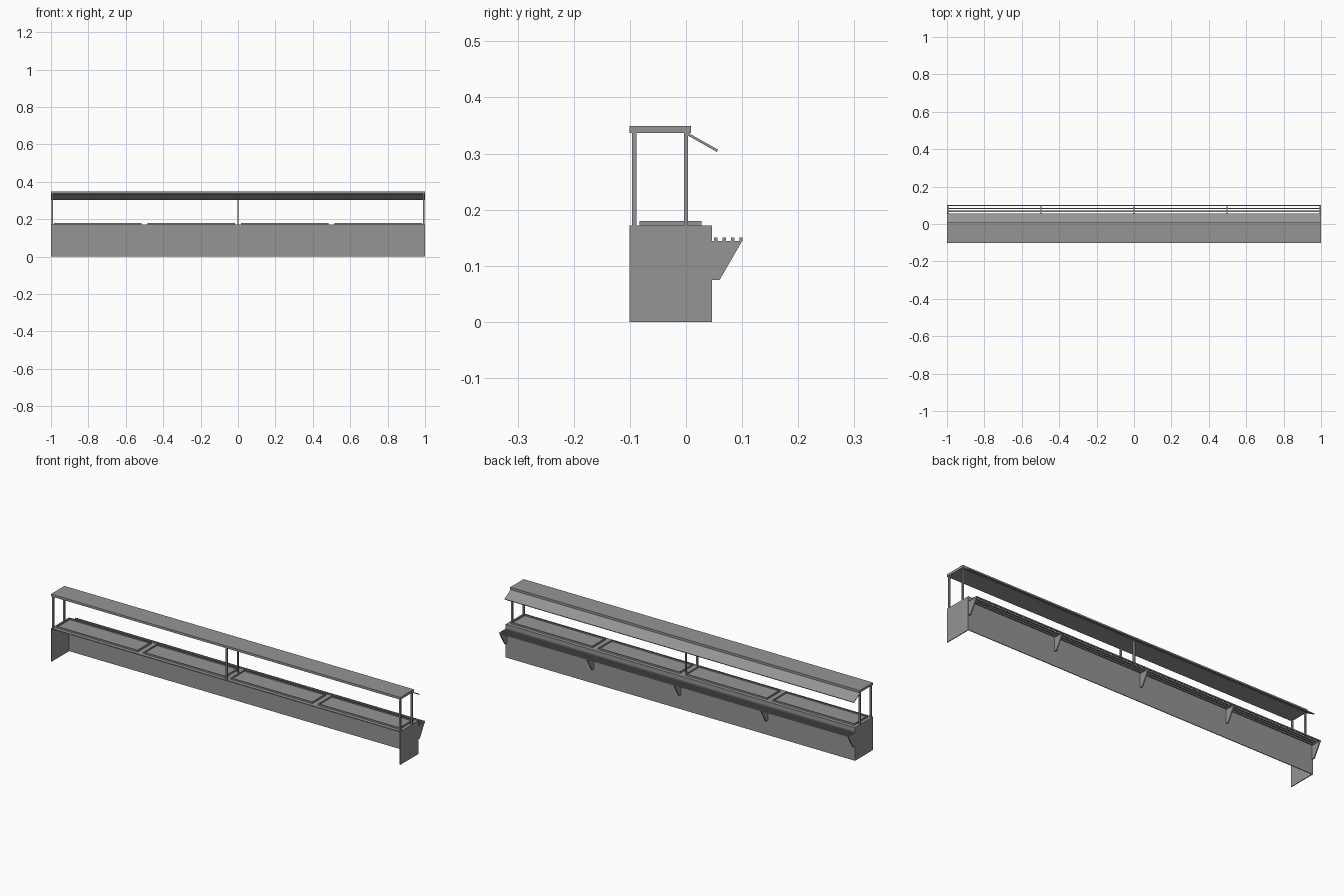
import bpy, bmesh

cube = bpy.data.objects.get("Cube")
if cube:
    bpy.data.objects.remove(cube, do_unlink=True)

steel = bpy.data.materials.new("grey_steel")
steel.use_nodes = True
GREY = (0.3, 0.3, 0.3, 1)
steel.diffuse_color = GREY
steel.node_tree.nodes["Principled BSDF"].inputs["Base Color"].default_value = GREY


def finish(name, bm):
    bmesh.ops.recalc_face_normals(bm, faces=bm.faces)
    mesh = bpy.data.meshes.new(name)
    bm.to_mesh(mesh)
    bm.free()
    mesh.materials.append(steel)
    obj = bpy.data.objects.new(name, mesh)
    bpy.context.collection.objects.link(obj)
    return obj


def prism(name, profile, x0, x1):
    """Extrude a (y, z) profile along x."""
    bm = bmesh.new()
    face = bm.faces.new([bm.verts.new((x0, y, z)) for y, z in profile])
    ext = bmesh.ops.extrude_face_region(bm, geom=[face])
    verts = [g for g in ext["geom"] if isinstance(g, bmesh.types.BMVert)]
    bmesh.ops.translate(bm, verts=verts, vec=(x1 - x0, 0, 0))
    return finish(name, bm)


def box(name, x0, x1, y0, y1, z0, z1):
    return prism(name, [(y0, z0), (y1, z0), (y1, z1), (y0, z1)], x0, x1)


FRONT, BACK, TOP = -0.101, 0.046, 0.172
WALL = 0.004

# Counter shell, open at the front and below
box("countertop", -1, 1, FRONT, BACK, TOP - WALL, TOP)
box("back_panel", -1, 1, BACK - WALL, BACK, 0, TOP - WALL)
for side, x in (("right", -1), ("left", 1 - WALL)):
    box(side + "_end_panel", x, x + WALL, FRONT, BACK - WALL, 0, TOP - WALL)

# Four shallow rimmed trays set on the countertop
for i in range(4):
    mid = -0.75 + i * 0.5
    tray = box(f"tray_{i + 1}", mid - 0.234, mid + 0.234, -0.083, 0.028, TOP, 0.18)
    bm = bmesh.new()
    bm.from_mesh(tray.data)
    top = max(bm.faces, key=lambda f: f.calc_center_median().z)
    bmesh.ops.inset_individual(bm, faces=[top], thickness=0.006)
    ext = bmesh.ops.extrude_discrete_faces(bm, faces=[top])
    bmesh.ops.translate(bm, verts=ext["faces"][0].verts, vec=(0, 0, -0.006))
    bm.to_mesh(tray.data)
    bm.free()

# Posts and overhead shelf
for place, x in (("right", -0.994), ("middle", 0), ("left", 0.994)):
    for row, y in (("front", -0.092), ("back", 0)):
        box(f"{place}_{row}_post", x - 0.004, x + 0.004, y - 0.004, y + 0.004, TOP, 0.338)
box("overhead_shelf", -1, 1, FRONT, 0.009, 0.337, 0.349)

# Sloping guard along the back of the shelf
prism("sloping_guard", [(0, 0.334), (0.055, 0.303), (0.057, 0.307), (0.002, 0.338)], -1, 1)

# Tray slide: brackets carrying four rails
bracket = [(0.04, 0.075), (0.06, 0.075), (0.1, 0.144), (0.04, 0.144)]
for i in range(5):
    x = -0.996 + i * 0.498
    prism(f"slide_bracket_{i + 1}", bracket, x - 0.003, x + 0.003)
for i in range(4):
    y = 0.05 + i * 0.015
    box(f"slide_rail_{i + 1}", -1, 1, y, y + 0.006, 0.144, 0.15)
